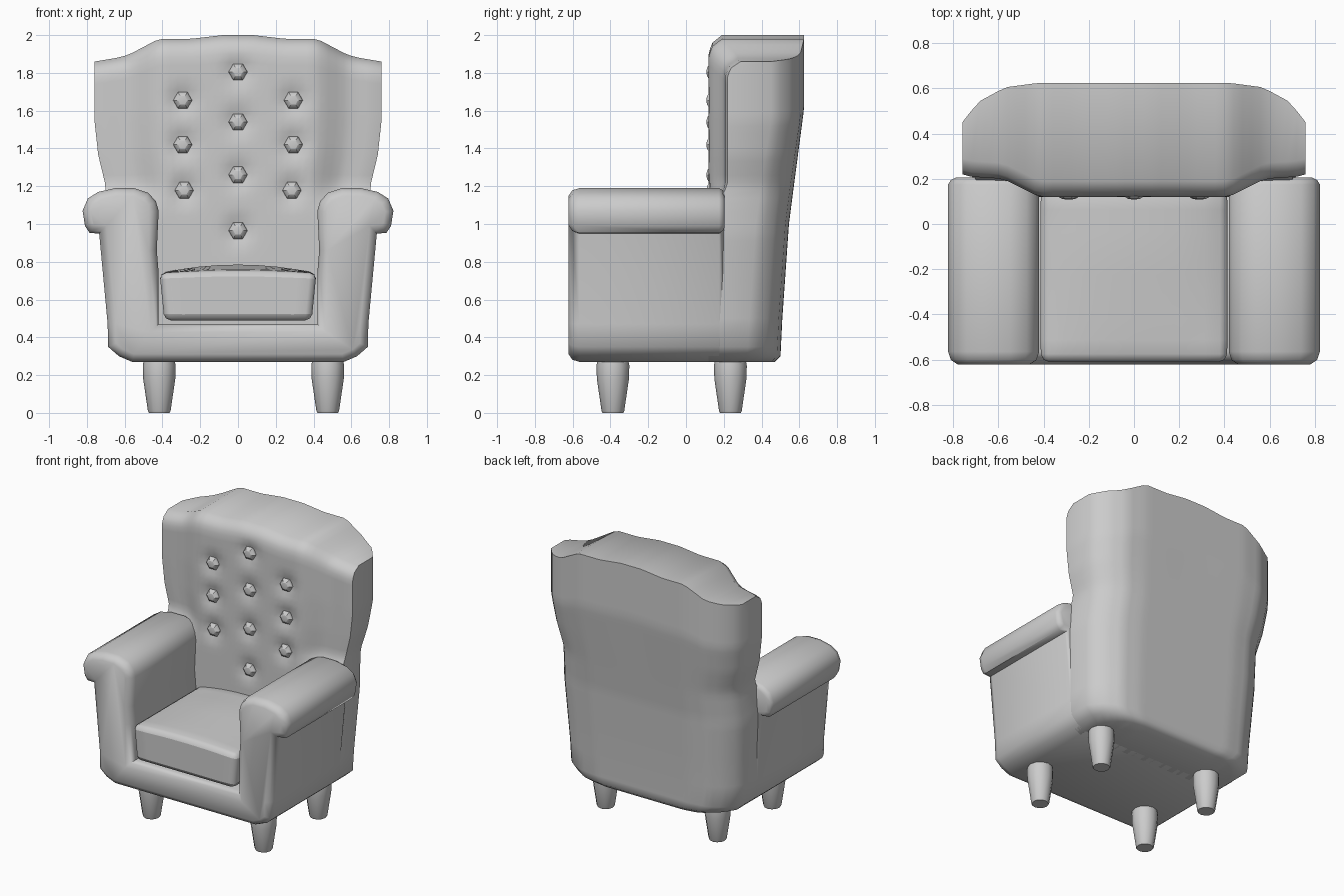
import bpy, bmesh, math

if "Cube" in bpy.data.objects:
    bpy.data.objects.remove(bpy.data.objects["Cube"])


def interp(table, v):
    """Piecewise linear lookup in a list of (key, value)."""
    if v <= table[0][0]:
        return table[0][1]
    for (a, p), (b, q) in zip(table, table[1:]):
        if v <= b:
            return p + (q - p) * (v - a) / (b - a)
    return table[-1][1]


def finish(bm, name, angle=50):
    bmesh.ops.recalc_face_normals(bm, faces=bm.faces)
    me = bpy.data.meshes.new(name)
    bm.to_mesh(me)
    bm.free()
    ob = bpy.data.objects.new(name, me)
    bpy.context.collection.objects.link(ob)
    bpy.ops.object.select_all(action='DESELECT')
    ob.select_set(True)
    bpy.context.view_layer.objects.active = ob
    bpy.ops.object.shade_smooth_by_angle(angle=math.radians(angle))
    return ob


BUTTONS = [(0, 1.805), (0, 1.54), (0, 1.26), (0, 0.965)]
BUTTONS += [(s * x, z) for s in (-1, 1) for x, z in ((0.293, 1.655), (0.293, 1.42), (0.285, 1.178))]

# Backrest: stacked outlines with a crowned top and dents at the buttons
WIDTH = [(0.27, 0.56), (0.30, 0.63), (0.35, 0.685), (0.5, 0.69), (0.95, 0.715), (1.2, 0.70),
         (1.4, 0.74), (1.62, 0.76)]
REAR = [(0.27, 0.47), (0.295, 0.50), (0.5, 0.51), (1.0, 0.545), (1.62, 0.625)]
TOP = [(0.08, 2.0), (0.25, 1.98), (0.42, 1.98), (0.58, 1.895), (0.64, 1.88), (0.76, 1.86)]
FRONT_CURVE = [(0.42, 0.0), (0.58, 0.08), (0.73, 0.09), (0.76, 0.10)]
REAR_CURVE = [(0.42, 0.0), (0.57, 0.02), (0.69, 0.085), (0.76, 0.175)]
TOP_ROUND = [(1.91, 0.0), (1.96, 0.02), (2.0, 0.07)]

bm = bmesh.new()
N = 38
levels = [0.27, 0.30, 0.35, 0.5, 0.7] + [0.82 + 0.045 * i for i in range(25)] + [1.93, 1.96, 2.0]
rings = []
for zn in levels:
    front, rear = [], []
    for i in range(N + 1):
        f = 2 * i / N - 1
        u = abs(f) * 0.76
        x = f * interp(WIDTH, zn)
        z = zn if zn < 1.2 else 1.2 + (zn - 1.2) * (interp(TOP, u) - 1.2) / 0.8
        wing = interp([(1.05, 0.0), (1.2, 1.0)], zn)
        dent = sum(0.035 * math.exp(-((x - bx) ** 2 + (z - bz) ** 2) / 0.06 ** 2) for bx, bz in BUTTONS)
        yf = 0.12 + interp(FRONT_CURVE, u) * wing + interp(TOP_ROUND, zn) + dent
        front.append(bm.verts.new((x, yf, z)))
        rear.append(bm.verts.new((x, interp(REAR, zn) - interp(REAR_CURVE, u), z)))
    rings.append((front, rear))
for (f0, r0), (f1, r1) in zip(rings, rings[1:]):
    a, b = f0 + r0[::-1], f1 + r1[::-1]
    for i in range(len(a)):
        j = (i + 1) % len(a)
        bm.faces.new((a[i], a[j], b[j], b[i]))
for f, r in (rings[0], rings[-1]):
    for i in range(N):
        bm.faces.new((f[i], f[i + 1], r[i + 1], r[i]))
finish(bm, "backrest")

# Base and rolled arms: one U-shaped section drawn along y
half = [(0.42, 0.47), (0.42, 0.74), (0.43, 0.86), (0.42, 1.07), (0.435, 1.12), (0.475, 1.165),
        (0.55, 1.19), (0.65, 1.19), (0.74, 1.17), (0.795, 1.135), (0.823, 1.07), (0.81, 0.99),
        (0.785, 0.952), (0.735, 0.95), (0.69, 0.47), (0.688, 0.35), (0.63, 0.30), (0.56, 0.27)]
profile = half + [(-x, z) for x, z in reversed(half)]
bm = bmesh.new()
sections = [[bm.verts.new((x, y, z)) for x, z in profile] for y in (-0.565, 0.175)]
n = len(profile)
for i in range(n):
    j = (i + 1) % n
    bm.faces.new((sections[0][i], sections[0][j], sections[1][j], sections[1][i]))
caps = [bm.faces.new(s) for s in sections]
bmesh.ops.recalc_face_normals(bm, faces=bm.faces)
for cap, steps in zip(caps, (((0.012, -0.602), (0.03, -0.622)), ((0.012, 0.195), (0.02, 0.205)))):
    for inset, y in steps:
        bmesh.ops.inset_region(bm, faces=[cap], thickness=inset, use_even_offset=True)
        for v in cap.verts:
            v.co.y = y
finish(bm, "base_and_arms")

# Seat cushion: crowned block with soft edges
bm = bmesh.new()
bmesh.ops.create_cube(bm, size=1)
bmesh.ops.subdivide_edges(bm, edges=bm.edges[:], cuts=7, use_grid_fill=True)
for v in bm.verts:
    x, y, z = v.co
    crown = (1 - (2 * x) ** 2) * (0.35 + 0.65 * min(1, (y + 0.5) * 1.6))
    up = z + 0.5
    v.co = (x * (0.78 + 0.05 * up), -0.225 + y * 0.77, 0.49 + up * (0.25 + 0.045 * crown))
sharp = [e for e in bm.edges if e.calc_face_angle() > math.radians(50)]
bmesh.ops.bevel(bm, geom=sharp, offset=0.035, segments=2, profile=0.5, affect='EDGES')
finish(bm, "seat_cushion")

# Buttons: flattened six-sided domes
for i, (x, z) in enumerate(BUTTONS):
    bm = bmesh.new()
    bmesh.ops.create_uvsphere(bm, u_segments=6, v_segments=6, radius=0.05)
    ob = finish(bm, f"button_{i + 1}", 30)
    ob.location = (x, 0.135, z)
    ob.rotation_euler = (math.pi / 2, math.pi / 6, 0)
    ob.scale = (1, 1, 0.55)

# Legs: tapered turned posts
LEG = [(0.0, 0.055), (0.01, 0.06), (0.18, 0.085), (0.25, 0.087), (0.29, 0.08)]
for side, x in (("left", -0.417), ("right", 0.475)):
    for end, y in (("front", -0.387), ("back", 0.235)):
        bm = bmesh.new()
        loops = [[bm.verts.new((x + r * math.cos(k * math.pi / 6), y + r * math.sin(k * math.pi / 6), z))
                  for k in range(12)] for z, r in LEG]
        for a, b in zip(loops, loops[1:]):
            for k in range(12):
                m = (k + 1) % 12
                bm.faces.new((a[k], a[m], b[m], b[k]))
        bm.faces.new(loops[0])
        bm.faces.new(loops[-1])
        finish(bm, f"{end}_{side}_leg")
